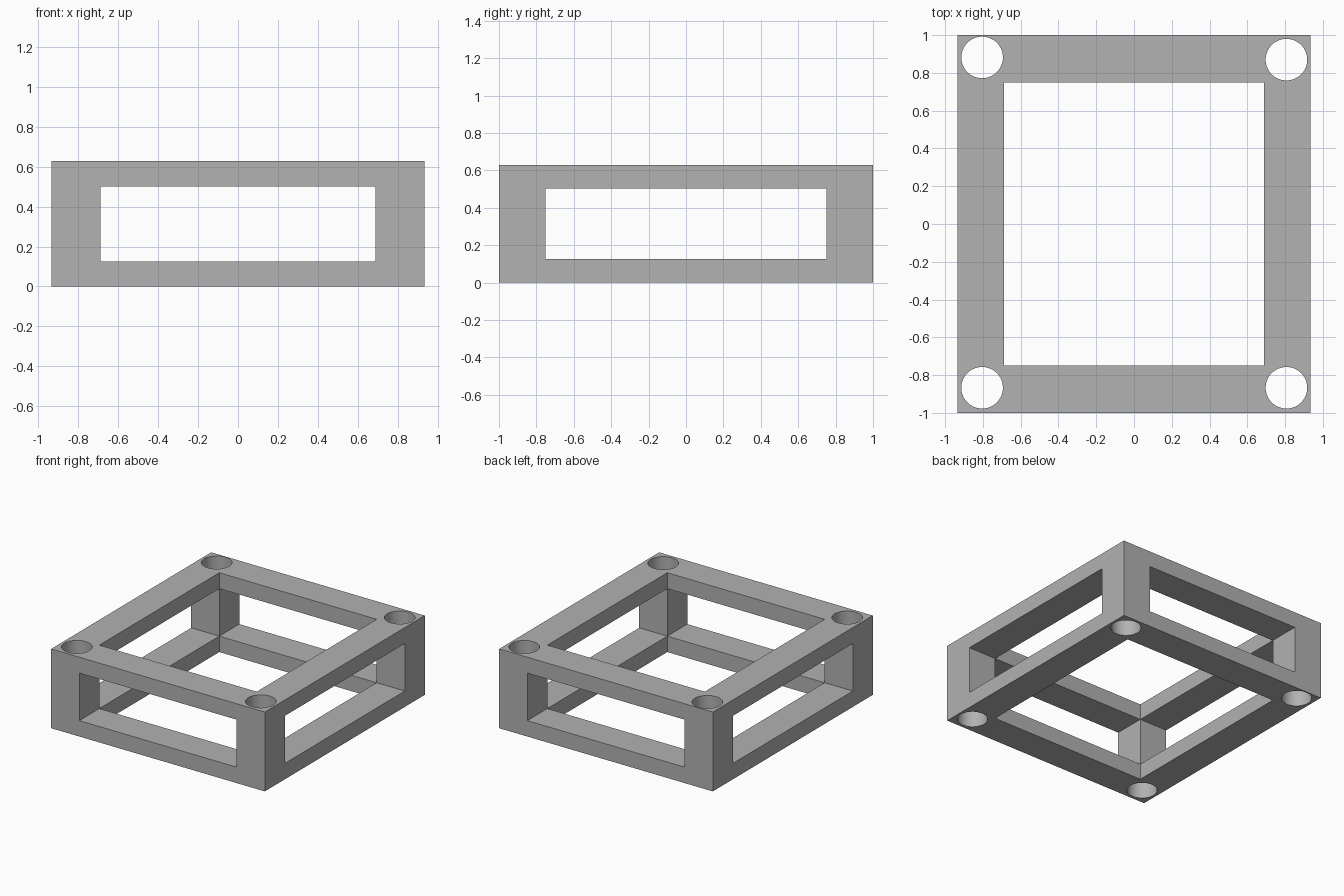
import bpy
import math

default = bpy.data.objects.get("Cube")
if default:
    bpy.data.objects.remove(default, do_unlink=True)

HALF_X, HALF_Y, HEIGHT = 0.935, 1.0, 0.628
IN_X, IN_Y = 0.689, 0.75
WIN_LOW, WIN_HIGH = 0.126, 0.502
HOLE_R = 0.11

grey = bpy.data.materials.new("plain grey")
grey.use_nodes = True
colour = (0.445, 0.445, 0.445, 1)
grey.diffuse_color = colour
grey.node_tree.nodes["Principled BSDF"].inputs["Base Color"].default_value = colour


def box(name, half_x, half_y, low, high):
    bpy.ops.mesh.primitive_cube_add(size=1, location=(0, 0, (low + high) / 2))
    obj = bpy.context.object
    obj.name = name
    obj.scale = (2 * half_x, 2 * half_y, high - low)
    bpy.ops.object.transform_apply(location=True, rotation=False, scale=True)
    return obj


# Solid block that becomes the open frame
frame = box("frame", HALF_X, HALF_Y, 0, HEIGHT)
frame.data.materials.append(grey)

# Window openings along each axis
cutters = [
    box("top_opening", IN_X, IN_Y, -1, 2),
    box("front_opening", IN_X, 2, WIN_LOW, WIN_HIGH),
    box("side_opening", 2, IN_Y, WIN_LOW, WIN_HIGH),
]

# Round holes running down the corner posts
for x, y in ((-0.804, -0.867), (0.807, -0.867), (-0.804, 0.882), (0.807, 0.87)):
    bpy.ops.mesh.primitive_cylinder_add(vertices=64, radius=HOLE_R, depth=3, location=(x, y, 0))
    bpy.context.object.name = "post_hole"
    cutters.append(bpy.context.object)

# Cut the openings and discard the cutters
bpy.ops.object.select_all(action="DESELECT")
frame.select_set(True)
bpy.context.view_layer.objects.active = frame
for cutter in cutters:
    cutter.hide_render = True
    cut = frame.modifiers.new("cut", "BOOLEAN")
    cut.operation = "DIFFERENCE"
    cut.solver = "EXACT"
    cut.object = cutter
    bpy.ops.object.modifier_apply(modifier=cut.name)
for cutter in cutters:
    bpy.data.objects.remove(cutter, do_unlink=True)

bpy.ops.object.shade_smooth_by_angle(angle=math.radians(30))
